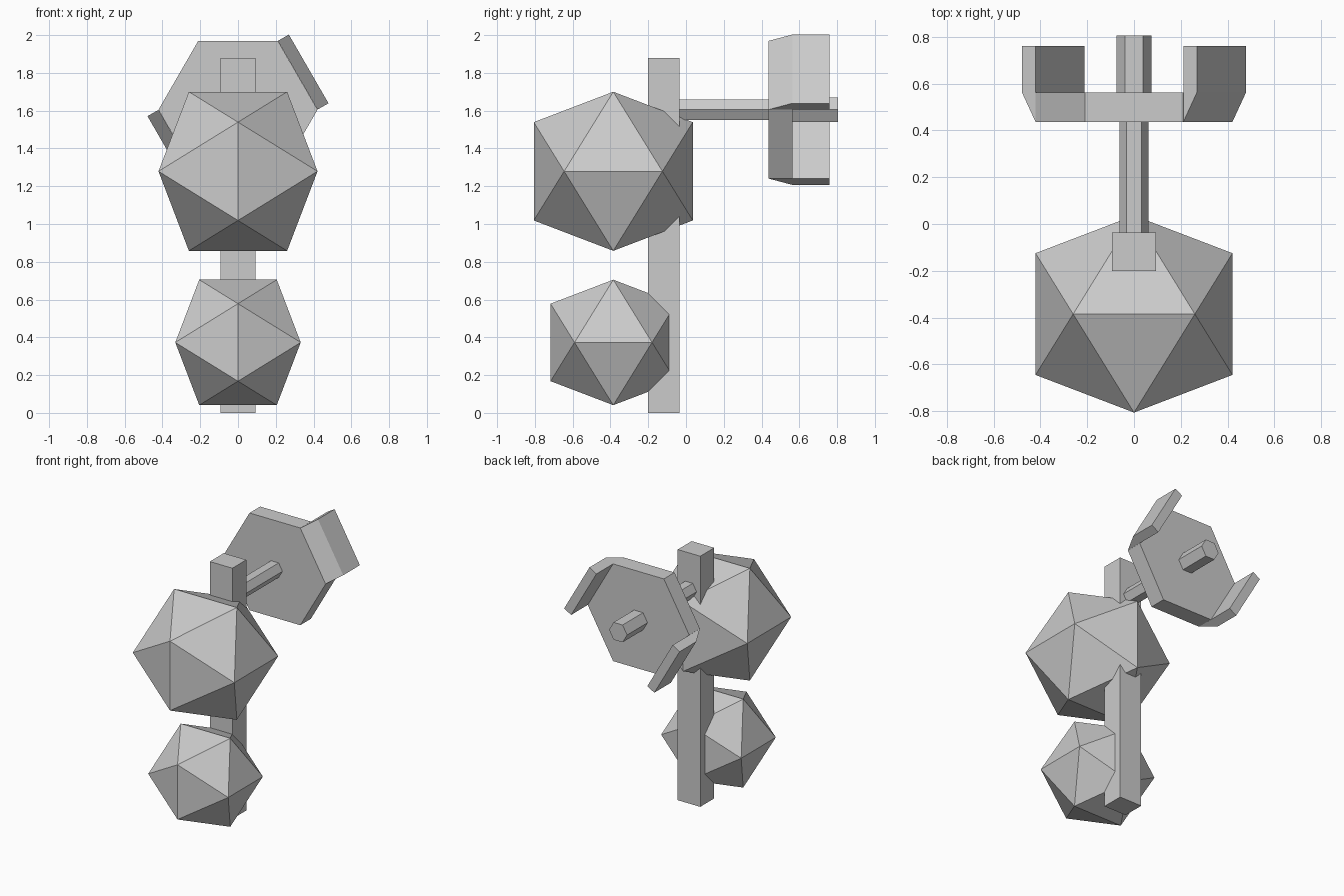
import bpy, bmesh, math
from mathutils import Vector, Matrix

cube = bpy.data.objects.get("Cube")
if cube:
    bpy.data.objects.remove(cube, do_unlink=True)

grey = bpy.data.materials.new("plain_grey")
grey.use_nodes = True
COLOUR = (0.6, 0.6, 0.6, 1)
grey.diffuse_color = COLOUR
grey.node_tree.nodes["Principled BSDF"].inputs["Base Color"].default_value = COLOUR


def finish(name, bm):
    bmesh.ops.recalc_face_normals(bm, faces=bm.faces)
    mesh = bpy.data.meshes.new(name)
    bm.to_mesh(mesh)
    bm.free()
    mesh.materials.append(grey)
    obj = bpy.data.objects.new(name, mesh)
    bpy.context.collection.objects.link(obj)
    return obj


def icosahedron(name, centre, long_half):
    """Hull of three crossed golden rectangles."""
    short = long_half * (math.sqrt(5) - 1) / 2
    bm = bmesh.new()
    for i in (-1, 1):
        for j in (-1, 1):
            a, b = i * long_half, j * short
            for p in ((b, 0, a), (a, b, 0), (0, a, b)):
                bm.verts.new(Vector(p) + Vector(centre))
    bmesh.ops.convex_hull(bm, input=bm.verts[:])
    return finish(name, bm)


def hex_prism(name, radius, y0, y1, z):
    """Six-sided prism along y with flat top and bottom."""
    bm = bmesh.new()
    bmesh.ops.create_cone(bm, cap_ends=True, segments=6, radius1=radius,
                          radius2=radius, depth=y1 - y0)
    # put one corner on +x, then lay the axis along y
    turn = Matrix.Rotation(math.pi / 2, 4, 'X') @ Matrix.Rotation(math.pi / 2, 4, 'Z')
    bm.transform(Matrix.Translation((0, (y0 + y1) / 2, z)) @ turn)
    return finish(name, bm)


def flap(name, angle, z):
    """Bent paddle on one flat of the hexagon, flared then straight back."""
    profile = [(0.365, 0.437), (0.432, 0.563), (0.432, 0.76),
               (0.365, 0.76), (0.365, 0.563)]
    half = 0.21
    bm = bmesh.new()
    ends = [[bm.verts.new((r, y, s * half)) for r, y in profile] for s in (-1, 1)]
    for ring in ends:
        bm.faces.new(ring)
    n = len(profile)
    for i in range(n):
        k = (i + 1) % n
        bm.faces.new((ends[0][i], ends[0][k], ends[1][k], ends[1][i]))
    bm.transform(Matrix.Translation((0, 0, z)) @ Matrix.Rotation(-angle, 4, 'Y'))
    return finish(name, bm)


# Upright post
bm = bmesh.new()
bmesh.ops.create_cube(bm, size=1)
bm.transform(Matrix.Translation((0, -0.118, 0.94)) @ Matrix.Diagonal((0.187, 0.165, 1.88, 1)))
finish("post", bm)

# Faceted balls in front of the post
icosahedron("upper_ball", (0, -0.385, 1.279), 0.421)
icosahedron("lower_ball", (0, -0.385, 0.373), 0.332)

# Axle, hexagonal plate and rear hub
AXLE_Z = 1.605
hex_prism("axle", 0.063, -0.1, 0.5, AXLE_Z)
hex_prism("plate", 0.421, 0.437, 0.563, AXLE_Z)
hex_prism("rear_hub", 0.075, 0.5, 0.805, AXLE_Z)

# Two paddles on opposite flats
flap("left_flap", math.radians(30), AXLE_Z)
flap("right_flap", math.radians(210), AXLE_Z)
